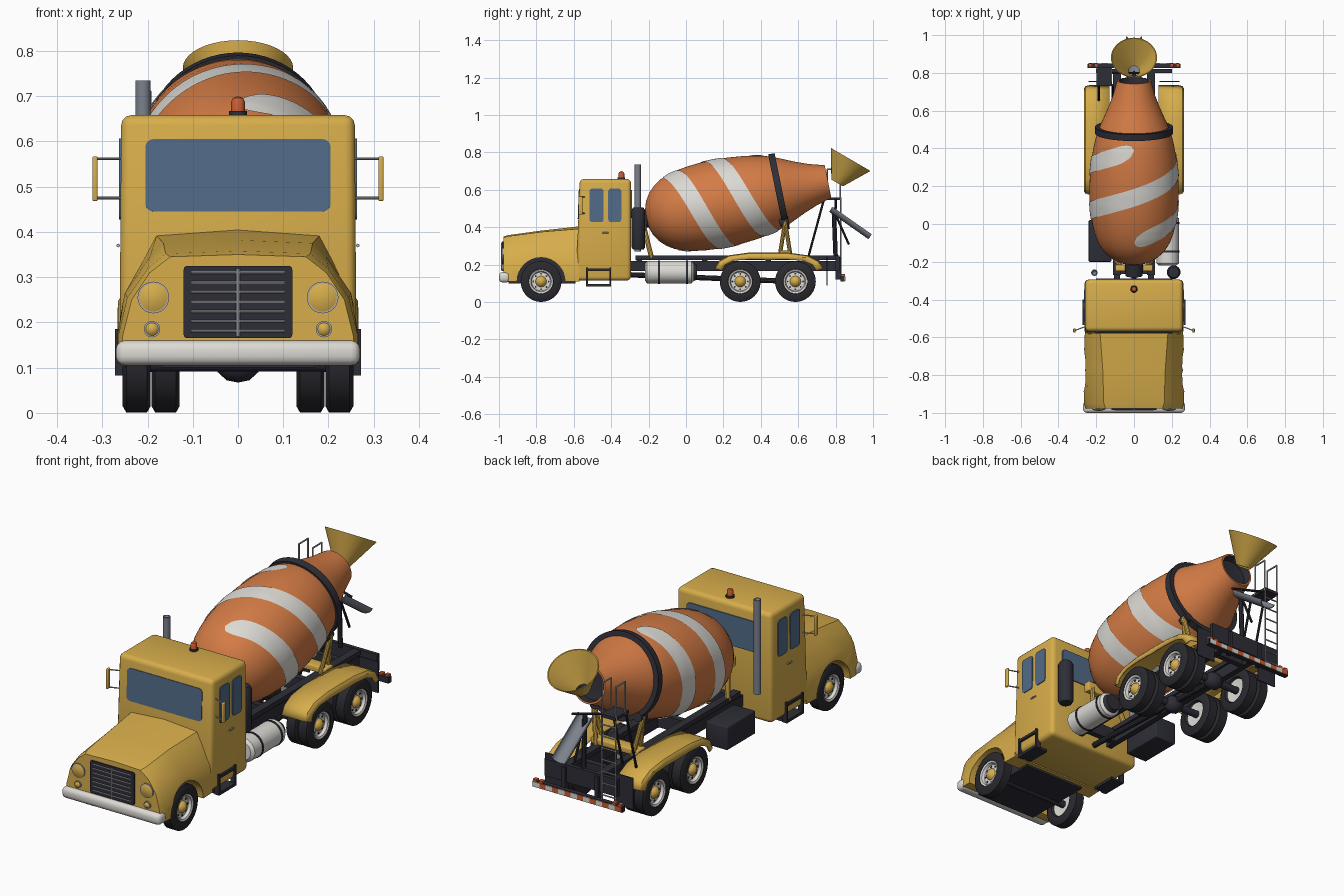
import bpy, bmesh, math
from mathutils import Vector as V, Matrix

if "Cube" in bpy.data.objects:
    bpy.data.objects.remove(bpy.data.objects["Cube"])

COL = dict(yellow=(.68, .42, .07), orange=(.66, .2, .06), white=(.72, .70, .66), dark=(.027, .027, .038),
           tyre=(.022, .022, .028), glass=(.085, .15, .25), silver=(.42, .42, .44), grey=(.2, .22, .26),
           lamp_orange=(.6, .11, .03))
MAT = {}
for n, c in COL.items():
    MAT[n] = bpy.data.materials.new(n)
    MAT[n].diffuse_color = (*c, 1)

# ---------- helpers ----------
def obj(name, bm, mat):
    bmesh.ops.remove_doubles(bm, verts=bm.verts, dist=1e-5)
    bmesh.ops.recalc_face_normals(bm, faces=bm.faces)
    me = bpy.data.meshes.new(name)
    bm.to_mesh(me)
    bm.free()
    me.materials.append(MAT[mat])
    o = bpy.data.objects.new(name, me)
    bpy.context.collection.objects.link(o)
    return o

def box(name, lo, hi, mat, bev=0, taper=None):
    lo, hi = V(lo), V(hi)
    bm = bmesh.new()
    bmesh.ops.create_cube(bm, size=1)
    for v in bm.verts:
        v.co = (lo + hi) / 2 + V([a * abs(b) for a, b in zip(v.co, hi - lo)])
        if taper:
            taper(v)
    if bev:
        bmesh.ops.bevel(bm, geom=bm.edges[:], offset=bev, segments=3, profile=.5, affect='EDGES')
    return obj(name, bm, mat)

def tube(name, pts, r, mat, seg=10):
    bm = bmesh.new()
    for a, b in zip(pts, pts[1:]):
        a, b = V(a), V(b)
        q = (b - a).to_track_quat('Z', 'Y').to_matrix().to_4x4()
        bmesh.ops.create_cone(bm, cap_ends=True, segments=seg, radius1=r, radius2=r,
                              depth=(b - a).length + r * .8, matrix=Matrix.Translation((a + b) / 2) @ q)
    return obj(name, bm, mat)

def grid(name, rows, mat, wrap=False, caps=False):
    bm = bmesh.new()
    vs = [[bm.verts.new(p) for p in r] for r in rows]
    n = len(rows[0])
    for a, b in zip(vs, vs[1:]):
        for i in range(n if wrap else n - 1):
            j = (i + 1) % n
            bm.faces.new((a[i], a[j], b[j], b[i]))
    if caps:
        bm.faces.new(vs[0])
        bm.faces.new(vs[-1])
    return obj(name, bm, mat)

def lathe(name, prof, origin, axis, mat, seg=32):
    o, d = V(origin), V(axis).normalized()
    q = d.to_track_quat('Z', 'Y')
    u, w = q @ V((1, 0, 0)), q @ V((0, 1, 0))
    return grid(name, [[o + d * a + (u * math.cos(t) + w * math.sin(t)) * r
                        for t in (math.tau * i / seg for i in range(seg))] for a, r in prof], mat, wrap=True)

def plate(name, c, u, w, h, mat, rad, th=.008, v=(0, 0, 1)):
    """Rounded rectangle centred at c, width along u, height along v."""
    u, v, c = V(u).normalized(), V(v).normalized(), V(c)
    n = u.cross(v)
    ring = []
    for k, (sx, sy) in enumerate(((1, 1), (-1, 1), (-1, -1), (1, -1))):
        for i in range(5):
            a = math.pi / 2 * (k + i / 4)
            ring.append(u * (sx * (w / 2 - rad) + rad * math.cos(a)) + v * (sy * (h / 2 - rad) + rad * math.sin(a)))
    return grid(name, [[c + p + n * s * th / 2 for p in ring] for s in (-1, 1)], mat, wrap=True, caps=True)

# ---------- cab ----------
def lean(v):
    if v.co.z > .4:
        v.co.x *= .985
        if v.co.y < -.45:
            v.co.y += .02
box('cab', (-.262, -.588, .115), (.262, -.294, .658), 'yellow', .022, lean)
plate('windshield', (0, -.5715, .525), (1, 0, 0), .41, .16, 'glass', .018, .009, (0, .037, 1))
plate('rear_window', (0, -.293, .525), (1, 0, 0), .4, .15, 'glass', .018)
lathe('beacon_base', [(0, .02), (.012, .02), (.012, 0)], (0, -.345, .655), (0, 0, 1), 'dark', 20)
lathe('beacon', [(0, .015), (.022, .015), (.03, .011), (.034, 0)], (0, -.345, .666), (0, 0, 1), 'lamp_orange', 20)
for s in (1, -1):
    for n, y, w in (('front', -.478, .075), ('back', -.381, .07)):
        plate('side_window_' + n, (s * .2595, y, .517), (0, 1, 0), w, .18, 'glass', .015)
    tube('door_handle', [(s * .265, -.445, .37), (s * .265, -.415, .37)], .004, 'silver')
    # mirrors and entry steps
    for z in (.475, .562):
        tube('mirror_arm', [(s * .25, -.54, z), (s * .316, -.565, z)], .003, 'silver')
    box('mirror', (s * .31, -.575, .468), (s * .322, -.553, .567), 'yellow', .004)
    for y in (-.53, -.405):
        box('step_post', (s * .245, y - .005, .083), (s * .272, y + .005, .185), 'dark')
    for z in (.083, .165):
        box('step_tread', (s * .2, -.53, z), (s * .272, -.405, z + .014), 'dark')

# ---------- hood with wheel arches ----------
SEC = [(-.977, (0, .35), (.15, .345), (.195, .31), (.235, .25), (.255, .17), (.255, .12)),
       (-.95, (0, .358), (.16, .352), (.2, .318), (.245, .255), (.265, .17), (.265, .11)),
       (-.775, (0, .382), (.165, .375), (.195, .345), (.25, .265), (.268, .18), (.268, .11)),
       (-.57, (0, .405), (.18, .392), (.205, .345), (.25, .25), (.26, .18), (.26, .11))]
rows = [[(x, y, z) for x, z in h] + [(-x, y, z) for x, z in h[:0:-1]] for y, *h in SEC]
hood = grid('hood', rows, 'yellow', wrap=True, caps=True)
cut = lathe('arch_cutter', [(-.4, 0), (-.4, .128), (.4, .128), (.4, 0)], (0, -.775, .11), (1, 0, 0), 'dark')
cut.hide_render = True
m = hood.modifiers.new('arch', 'BOOLEAN')
m.operation, m.object, m.solver = 'DIFFERENCE', cut, 'EXACT'
bpy.context.view_layer.objects.active = hood
bpy.ops.object.modifier_apply(modifier='arch')
bpy.data.objects.remove(cut)
box('engine_bay', (-.17, -.95, .1), (.17, -.59, .25), 'dark')
box('front_bumper', (-.27, -1, .105), (.27, -.94, .16), 'white', .02)

# grille and lamps
plate('grille', (0, -.979, .245), (1, 0, 0), .24, .16, 'dark', .008, .009)
for i in range(7):
    z = .181 + i * .0215
    tube('grille_bar', [(-.103, -.985, z), (.103, -.985, z)], .003, 'silver', 8)
tube('grille_centre_bar', [(0, -.986, .17), (0, -.986, .317)], .004, 'silver', 8)
for s in (1, -1):
    for n, x, z, r in (('headlight', .187, .255, .031), ('marker_light', .19, .185, .014)):
        lathe(n + '_ring', [(0, r + .004), (.01, r + .004), (.01, r)], (s * x, -.973, z), (0, -1, 0), 'silver', 24)
        lathe(n, [(0, r), (.01, r), (.015, r * .6), (.017, 0)], (s * x, -.973, z), (0, -1, 0), 'yellow', 24)

# ---------- wheels ----------
TYRE = [(-.02, .06), (-.031, .066), (-.031, .095), (-.023, .109), (.023, .109), (.031, .095), (.031, .066), (.02, .06)]
for s in (1, -1):
    for y, rear in ((-.775, 0), (.29, 1), (.585, 1)):
        c, ax = V((s * .224, y, .11)), V((s, 0, 0))
        lathe('tyre', TYRE, c, ax, 'tyre', 40)
        if rear:
            lathe('inner_tyre', TYRE, c - ax * .064, ax, 'tyre', 40)
        lathe('wheel_rim', [(.022, .068), (.03, .064), (.026, .055), (.012, .05), (.014, 0)], c, ax, 'white')
        lathe('rim_back', [(-.02, .063), (-.01, 0)], c - ax * .064 * rear, ax, 'white')
        lathe('hub', [(.012, .03), (.022, .026), (.03, .014), (.036, 0)], c, ax, 'yellow', 16)
        for k in range(8):
            p = c + ax * .012 + V((0, math.cos(k * math.pi / 4), math.sin(k * math.pi / 4))) * .041
            tube('rim_hole', [p, p + ax * .001], .005, 'dark', 8)
for y in (-.775, .29, .585):
    tube('axle', [(-.22, y, .11), (.22, y, .11)], .018, 'dark', 14)
    if y > 0:
        lathe('differential', [(-.05, 0), (-.045, .02), (-.025, .038), (0, .043), (.025, .038), (.045, .02), (.05, 0)],
              (0, y, .11), (1, 0, 0), 'dark', 20)
tube('drive_shaft', [(0, -.4, .15), (0, .58, .11)], .014, 'dark')

# ---------- chassis ----------
for s in (1, -1):
    box('frame_rail', (s * .075, -.6, .165), (s * .105, .82, .22), 'dark')
    box('sub_rail', (s * .07, -.27, .225), (s * .11, .82, .248), 'dark')
    # rear fenders: profile swept with a turned-down outer lip
    prof = [(.155, .18), (.175, .22), (.23, .25), (.33, .264), (.44, .266), (.55, .264), (.65, .25), (.71, .22), (.735, .18)]
    rows = []
    for y, z in prof:
        n = V((0, (.445 - y) * .7, .11 - z)).normalized()
        rows.append([V((s * x, y, z)) + n * d for x, d in ((.13, 0), (.235, 0), (.256, .005), (.265, .018), (.266, .04))])
    f = grid('rear_fender', rows, 'yellow')
    f.modifiers.new('thick', 'SOLIDIFY').thickness = .008
    box('mud_flap', (s * .135, .752, .09), (s * .24, .757, .245), 'dark')
    box('bumper_hanger', (s * .08, .8, .12), (s * .1, .83, .24), 'dark')
    for x in (.2, .232):
        box('tail_light', (s * (x - .01), .83, .138), (s * (x + .01), .85, .15), 'lamp_orange')
for y in (-.25, .1, .44, .7):
    box('cross_member', (-.09, y - .015, .17), (.09, y + .015, .235), 'dark')
box('rear_cross_plate', (-.2, .8, .165), (.2, .82, .25), 'dark')
box('rear_bumper', (-.245, .825, .11), (.245, .848, .14), 'dark')
for i in range(14):
    x = -.24 + i * .48 / 14
    box('bumper_stripe', (x, .848, .113), (x + .48 / 14, .852, .137), ('lamp_orange', 'white')[i % 2])

# side tank, tool box, air cleaner and exhaust
lathe('water_tank', [(0, 0), (0, .045), (.012, .06), (.25, .06), (.262, .045), (.262, 0)], (.178, -.22, .16), (0, 1, 0), 'white')
lathe('tank_cap', [(.255, .05), (.28, .04), (.28, 0)], (.178, -.22, .16), (0, 1, 0), 'dark')
for y in (-.15, .0):
    lathe('tank_strap', [(0, .059), (0, .063), (.01, .063), (.01, .059)], (.178, y, .16), (0, 1, 0), 'dark')
box('tool_box', (-.24, -.2, .1), (-.12, .02, .215), 'dark', .006)
lathe('air_cleaner', [(0, 0), (0, .028), (.012, .036), (.21, .036), (.225, .028), (.225, 0)], (.21, -.255, .28), (0, 0, 1), 'dark')
lathe('exhaust_stack', [(0, 0), (0, .017), (.465, .017), (.465, .013), (.42, 0)], (-.21, -.258, .27), (0, 0, 1), 'grey', 20)

# ---------- mixing drum ----------
T = math.radians(11.5)
D, U, O = V((0, math.cos(T), math.sin(T))), V((0, -math.sin(T), math.cos(T))), V((0, 0, .49))
PROF = [(-.217, 0), (-.213, .05), (-.2, .09), (-.175, .13), (-.14, .165), (-.1, .19), (-.05, .209), (0, .221), (.06, .23), (.13, .235),
        (.2, .236), (.27, .233), (.35, .225), (.43, .211), (.5, .193), (.56, .167), (.62, .14), (.69, .113), (.775, .089)]
def radius(s):
    for (a, r), (b, q) in zip(PROF, PROF[1:]):
        if s <= b:
            return r + (q - r) * (s - a) / (b - a)
lathe('drum', PROF + [(.775, .08)], O, D, 'orange', 64)
lathe('drum_mouth', [(.775, .08), (.74, .075), (.73, 0)], O, D, 'dark', 40)
lathe('drum_ring', [(.49, .19), (.49, .206), (.525, .206), (.525, .175)], O, D, 'dark', 64)
for k, start in enumerate((90, 270)):
    rows = []
    for i in range(97):
        t = i / 96
        e = min(1, min(t, 1 - t) / .07)
        w = .048 * math.sqrt(max(.0004, 1 - (1 - e) ** 2))
        a = math.radians(start) - math.tau * t
        row = []
        for j in range(-4, 5):
            s = -.06 + .5 * t + w * j / 4
            row.append(O + D * s + (V((1, 0, 0)) * math.cos(a) + U * math.sin(a)) * (radius(s) + .004))
        rows.append(row)
    grid('drum_stripe', rows, 'white')
lathe('drum_motor', [(-.28, 0), (-.28, .045), (-.2, .05), (-.19, 0)], O, D, 'dark', 24)

# drum pedestals
for s in (1, -1):
    tube('front_pedestal_leg', [(s * .1, -.185, .24), (s * .07, -.225, .4)], .013, 'yellow')
    for y in (.5, .56):
        tube('rear_pedestal_leg', [(s * .1, y, .24), (s * .135, .53, .43)], .011, 'yellow')
    lathe('drum_roller', [(-.025, 0), (-.025, .022), (.025, .022), (.025, 0)], (s * .12, .525, .43), D, 'dark', 16)
box('front_pedestal_beam', (-.1, -.25, .38), (.1, -.215, .43), 'yellow', .005)
box('rear_pedestal_beam', (-.13, .5, .245), (.13, .56, .275), 'yellow', .005)

# ---------- hopper, chute and ladder ----------
lathe('hopper', [(0, .036), (.145, .122), (.145, .117), (.004, .03)], (0, .808, .637), (0, .5, .86), 'yellow', 40)
a, b = V((0, .775, .497)), V((0, .985, .35))
n = V((0, .573, .819))
rows = [[p + V((r * math.cos(t), 0, 0)) + n * (r * .75 * math.sin(t) + .015) for r, t in
         [(.042, math.pi * (1 + i / 10)) for i in range(11)] + [(.037, math.pi * (2 - i / 10)) for i in range(11)]]
        for p in (a, b)]
grid('chute', rows, 'grey', wrap=True, caps=True)
tube('chute_strut', [(0, .79, .49), (0, .87, .31)], .006, 'dark')
tube('chute_post', [(0, .8, .24), (0, .79, .5)], .012, 'dark')

X0, X1 = -.195, -.12
for x in (X0, X1):
    tube('ladder_rail', [(x, .828, .13), (x, .828, .55)], .004, 'silver', 8)
    tube('hand_rail', [(x, .825, .55), (x, .825, .71), (x, .755, .71), (x, .755, .55)], .004, 'silver', 8)
    tube('platform_strut', [(x + .008, .655, .245), (x + .008, .735, .54)], .006, 'dark', 8)
for i in range(7):
    z = .16 + i * .058
    tube('ladder_rung', [(X0, .828, z), (X1, .828, z)], .0035, 'silver', 8)
box('platform', (X0 - .003, .73, .545), (X1 + .003, .832, .56), 'dark')
tube('platform_brace', [(-.12, .8, .55), (.06, .8, .5)], .006, 'dark', 8)

# smooth shading with sharp edges kept
bpy.ops.object.select_all(action='SELECT')
bpy.context.view_layer.objects.active = hood
bpy.ops.object.shade_smooth_by_angle(angle=math.radians(35))

for m in bpy.data.materials:
    if m.users and not m.is_grease_pencil:
        m.use_nodes = True
        m.node_tree.nodes["Principled BSDF"].inputs["Base Color"].default_value = m.diffuse_color
